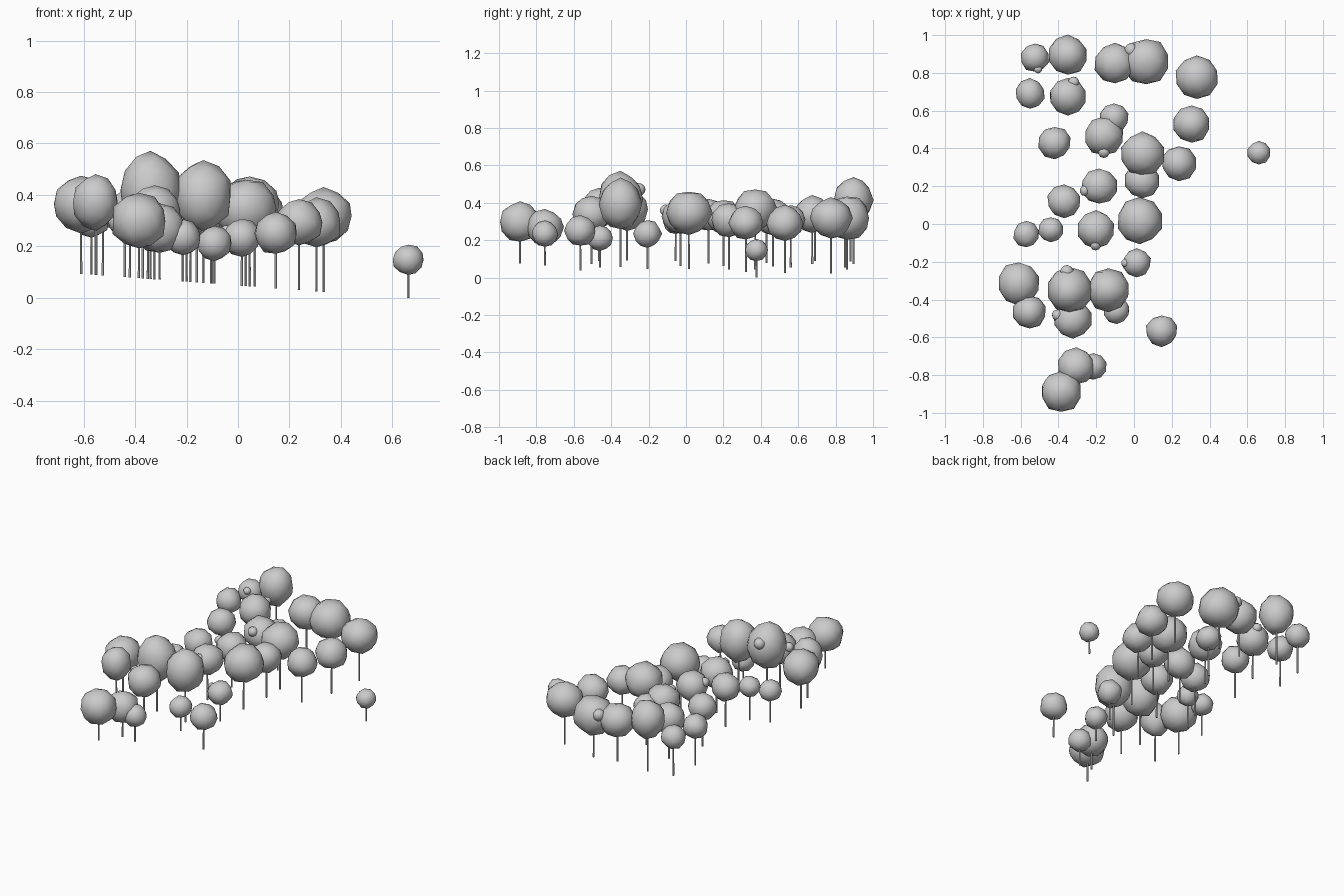
import bpy, random
from math import cos, sin, tau
from mathutils import Vector

random.seed(7)

# crown x, y, radius, and its height only where it differs from the usual one
trees = [
    (-.525, .88, .077), (-.35, .895, .105, .415), (-.1, .85, .11),
    (.065, .86, .125), (.333, .775, .114, .318), (-.55, .69, .08),
    (-.35, .675, .102), (-.42, .43, .087), (-.105, .56, .078),
    (-.16, .465, .104), (.305, .53, .1), (.045, .37, .117, .365),
    (.045, .23, .096), (.237, .32, .093), (.662, .378, .062, .148),
    (-.185, .2, .097), (-.37, .12, .09), (.03, .015, .123, .345),
    (-.2, -.03, .1), (-.57, -.055, .07, .3), (-.44, -.03, .066, .3),
    (.015, -.205, .076, .235), (-.61, -.315, .115), (-.553, -.465, .09, .372),
    (-.34, -.35, .122, .42), (-.135, -.35, .115, .393), (-.092, -.46, .07, .212),
    (-.325, -.505, .103), (.147, -.565, .085, .25), (-.305, -.755, .1, .27),
    (-.215, -.755, .072, .235), (-.385, -.887, .112, .298),
]


def blob(name, loc, r, h):
    # uneven leafy lump
    bpy.ops.mesh.primitive_ico_sphere_add(subdivisions=2, radius=1, location=loc)
    o = bpy.context.object
    o.name = name
    for v in o.data.vertices:
        k = random.uniform(.94, 1.04)
        v.co = Vector((v.co.x * r, v.co.y * r, v.co.z * h)) * k
    bpy.ops.object.shade_smooth()


def trunk(x, y, base, top):
    bpy.ops.mesh.primitive_cone_add(vertices=6, radius1=.0055, radius2=.0045,
                                    depth=top - base, location=(x, y, (top + base) / 2))
    bpy.context.object.name = "trunk"


for i, (x, y, r, *height) in enumerate(trees):
    # ground slopes gently down towards +x
    base = max(0, .048 - .0735 * x)
    z = height[0] if height else base + .22 + .45 * r
    # the highest crowns are taller than wide
    h = r * (1.2 if z > .37 else .97)
    blob("crown", (x, y, z), r, h)
    trunk(x, y, base, z)
    # small leaf tuft on every third crown
    if i % 3 == 0:
        a = random.uniform(0, tau)
        blob("leaf_tuft", (x + r * .8 * cos(a), y + r * .8 * sin(a), z + h * .35),
             r * .3, r * .3)
